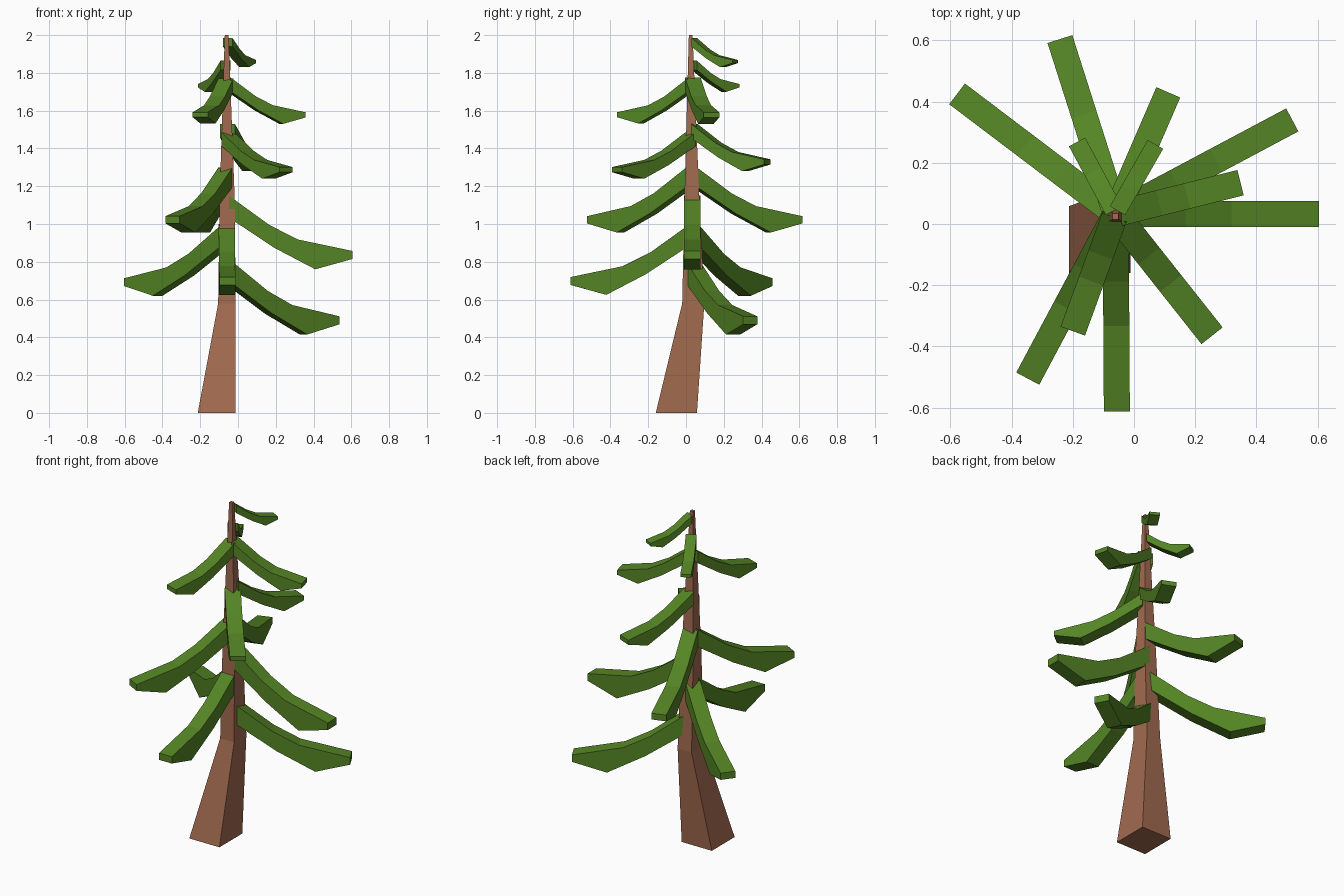
import bpy, bmesh, math
from mathutils import Vector

if "Cube" in bpy.data.objects:
    bpy.data.objects.remove(bpy.data.objects["Cube"])


def material(name, rgb):
    m = bpy.data.materials.new(name)
    m.diffuse_color = (*rgb, 1)
    m.use_nodes = True
    m.node_tree.nodes["Principled BSDF"].inputs["Base Color"].default_value = m.diffuse_color
    return m


BARK = material("bark brown", (0.36, 0.145, 0.078))
NEEDLES = material("needle green", (0.09, 0.235, 0.018))


def loft(name, rings, mat):
    """Join rings of four points into a closed, flat-shaded solid."""
    bm = bmesh.new()
    vs = [[bm.verts.new(p) for p in ring] for ring in rings]
    for a, b in zip(vs, vs[1:]):
        for i in range(4):
            j = (i + 1) % 4
            bm.faces.new((a[i], a[j], b[j], b[i]))
    bm.faces.new(vs[0])
    bm.faces.new(vs[-1])
    bmesh.ops.recalc_face_normals(bm, faces=bm.faces)
    me = bpy.data.meshes.new(name)
    bm.to_mesh(me)
    bm.free()
    me.materials.append(mat)
    ob = bpy.data.objects.new(name, me)
    bpy.context.collection.objects.link(ob)
    return ob


# Trunk: leaning four-sided taper (z, x0, x1, y0, y1)
levels = [(0, -0.213, -0.012, -0.16, 0.058),
          (0.58, -0.105, -0.012, -0.02, 0.097),
          (1.15, -0.097, -0.018, -0.008, 0.07),
          (2.0, -0.07, -0.05, 0.015, 0.035)]
loft("trunk", [[(x0, y0, z), (x1, y0, z), (x1, y1, z), (x0, y1, z)]
               for z, x0, x1, y0, y1 in levels], BARK)

# Bough side profile as fractions: (reach, drop) along the top and underside
TOP = [(0, 0), (0.33, -0.40), (0.56, -0.595), (1, -0.75)]
UNDER = [(0, -0.30), (0.37, -0.71), (0.70, -1), (1, -0.86)]


def bough(name, tip_x, tip_y, root_z, drop, width):
    root = Vector((-0.06, 0.033, root_z))
    d = Vector((tip_x, tip_y, root_z)) - root
    length = d.length
    d.normalize()
    root += d * 0.012
    length -= 0.012
    side = Vector((-d.y, d.x, 0)) * width / 2
    rings = []
    for (tr, tz), (ur, uz) in zip(TOP, UNDER):
        t = root + d * tr * length + Vector((0, 0, tz * drop))
        u = root + d * ur * length + Vector((0, 0, uz * drop))
        rings.append([t - side, t + side, u + side, u - side])
    loft(name, rings, NEEDLES)


# Boughs from the bottom up: tip x, tip y, root height, total drop, width
boughs = [
    (0.517, 0.340, 0.80, 0.385, 0.085),
    (-0.056, -0.612, 1.00, 0.375, 0.085),
    (-0.578, 0.425, 0.99, 0.370, 0.085),
    (0.605, 0.033, 1.15, 0.390, 0.085),
    (-0.347, -0.505, 1.30, 0.345, 0.085),
    (-0.242, 0.604, 1.30, 0.345, 0.085),
    (0.255, -0.365, 1.485, 0.245, 0.088),
    (0.112, 0.430, 1.53, 0.250, 0.085),
    (-0.200, -0.350, 1.77, 0.238, 0.085),
    (0.348, 0.135, 1.775, 0.245, 0.085),
    (-0.186, 0.268, 1.865, 0.165, 0.060),
    (0.070, 0.260, 1.985, 0.155, 0.058),
]
for i, b in enumerate(boughs, 1):
    bough(f"bough_{i:02d}", *b)
